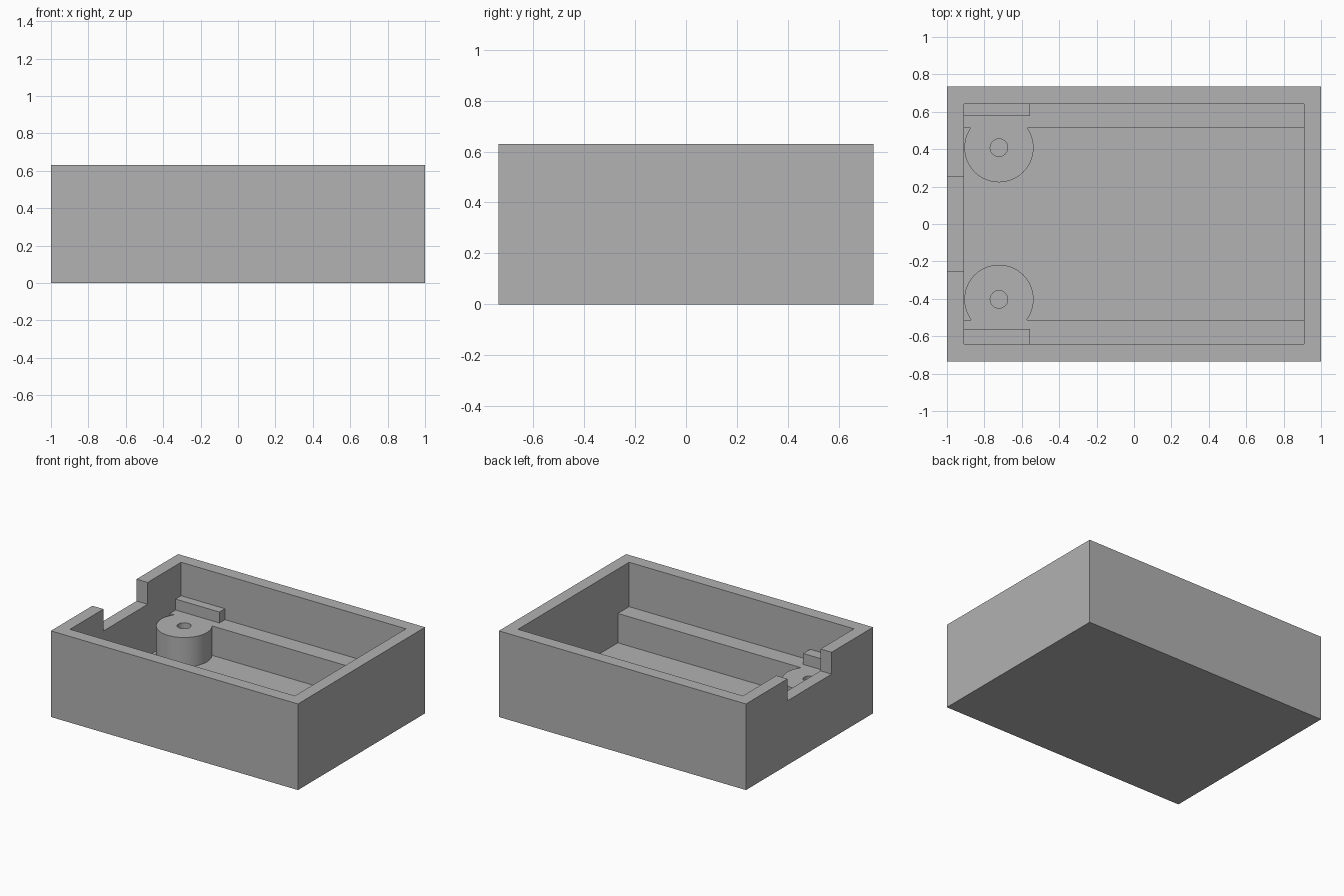
import bpy

cube = bpy.data.objects.get("Cube")
if cube:
    bpy.data.objects.remove(cube, do_unlink=True)

grey = bpy.data.materials.new("plain grey")
grey.use_nodes = True
colour = (0.445, 0.445, 0.445, 1)
grey.diffuse_color = colour
grey.node_tree.nodes["Principled BSDF"].inputs["Base Color"].default_value = colour

HEIGHT, FLOOR, LEDGE = 0.63, 0.09, 0.305
INNER_X, INNER_Y, EMBED = 0.91, 0.642, 0.04


def finish(name):
    ob = bpy.context.object
    ob.name = name
    bpy.ops.object.transform_apply(location=True, rotation=True, scale=True)
    ob.data.materials.append(grey)
    return ob


def box(name, x0, x1, y0, y1, z0, z1):
    y0, y1 = sorted((y0, y1))
    bpy.ops.mesh.primitive_cube_add(
        size=1, location=((x0 + x1) / 2, (y0 + y1) / 2, (z0 + z1) / 2))
    bpy.context.object.scale = (x1 - x0, y1 - y0, z1 - z0)
    return finish(name)


def cylinder(name, x, y, radius, z0, z1, sides):
    bpy.ops.mesh.primitive_cylinder_add(
        vertices=sides, radius=radius, depth=z1 - z0,
        location=(x, y, (z0 + z1) / 2))
    return finish(name)


def combine(target, tool, operation):
    tool.hide_render = True
    mod = target.modifiers.new(operation.lower(), "BOOLEAN")
    mod.operation = operation
    mod.solver = "EXACT"
    mod.object = tool
    bpy.context.view_layer.objects.active = target
    bpy.ops.object.modifier_apply(modifier=mod.name)
    bpy.data.objects.remove(tool, do_unlink=True)


# Open box with a notch in one end wall
tray = box("open_tray", -1, 1, -0.735, 0.735, 0, HEIGHT)
combine(tray, box("cavity", -INNER_X, INNER_X, -INNER_Y, INNER_Y, FLOOR, 1), "DIFFERENCE")
combine(tray, box("end_notch", -1.1, -0.8, -0.255, 0.255, 0.47, 1), "DIFFERENCE")

# Ledges, screw bosses and short ridges along both long walls
for side, boss_y, ridge_y in ((1, 0.408, 0.578), (-1, -0.403, -0.562)):
    wall = side * (INNER_Y + EMBED)
    ledge = box("side_ledge", -INNER_X - EMBED, INNER_X + EMBED,
                side * 0.512, wall, FLOOR - EMBED, LEDGE)
    boss = cylinder("screw_boss", -0.722, boss_y, 0.185, FLOOR - EMBED, LEDGE, 64)
    combine(ledge, boss, "UNION")
    ridge = box("wall_ridge", -INNER_X - EMBED, -0.555, ridge_y, wall,
                LEDGE - EMBED, 0.385)
    combine(ledge, ridge, "UNION")
    combine(tray, ledge, "UNION")
    hole = cylinder("screw_hole", -0.722, boss_y, 0.047, FLOOR + 0.01, 0.5, 32)
    combine(tray, hole, "DIFFERENCE")

# Single material slot and smooth round walls with sharp edges
tray.data.materials.clear()
tray.data.materials.append(grey)
for face in tray.data.polygons:
    face.material_index = 0
bpy.ops.object.select_all(action="DESELECT")
tray.select_set(True)
bpy.context.view_layer.objects.active = tray
bpy.ops.object.shade_smooth_by_angle()
